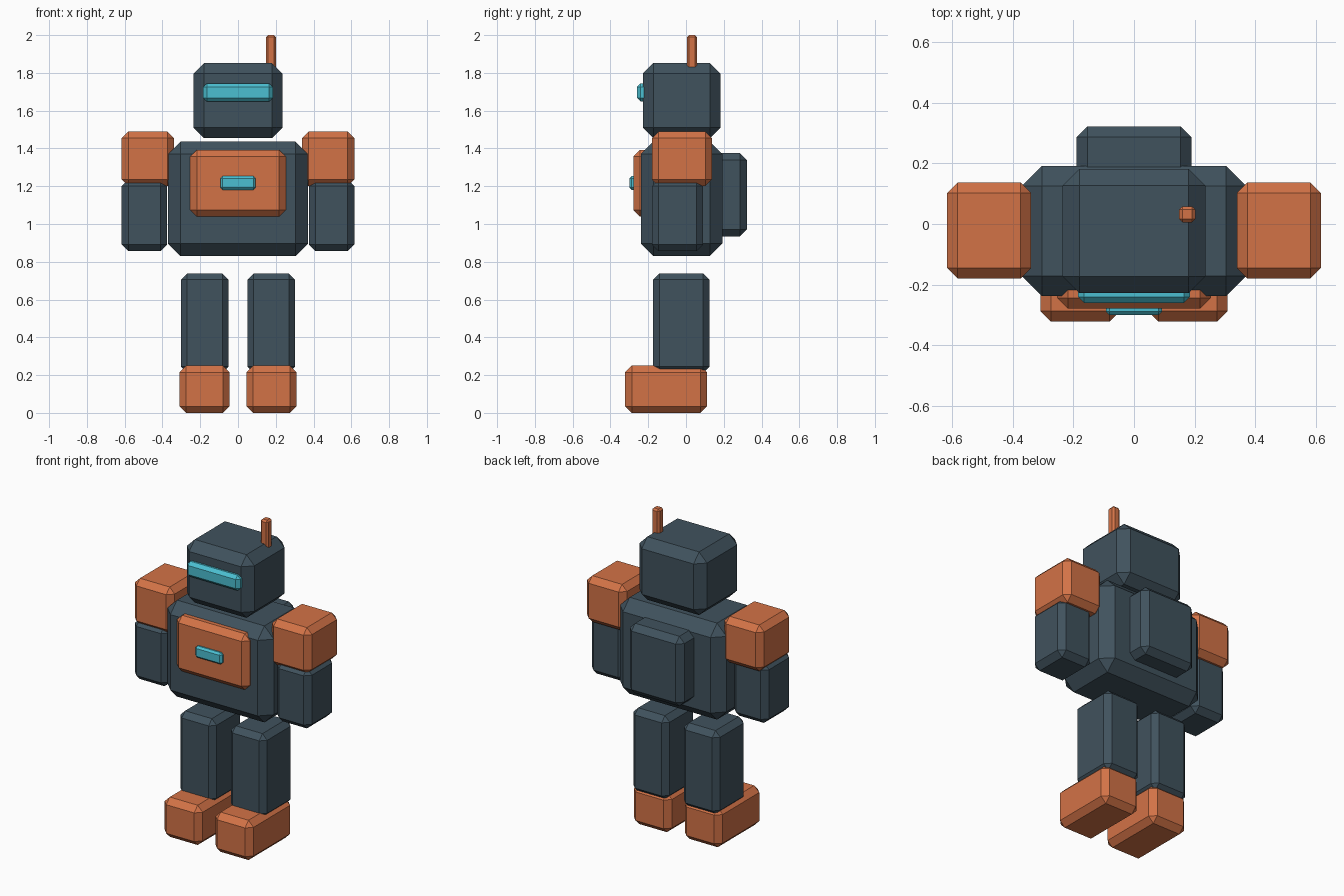
import bpy
import bmesh
from mathutils import Vector

cube = bpy.data.objects.get("Cube")
if cube:
    bpy.data.objects.remove(cube, do_unlink=True)


def make_material(name, rgb):
    mat = bpy.data.materials.new(name)
    mat.use_nodes = True
    colour = (*rgb, 1.0)
    mat.diffuse_color = colour
    mat.node_tree.nodes["Principled BSDF"].inputs["Base Color"].default_value = colour
    return mat


slate = make_material("slate blue", (0.051, 0.084, 0.11))
orange = make_material("burnt orange", (0.65, 0.17, 0.062))
cyan = make_material("glowing cyan", (0.07, 0.52, 0.64))


def block(name, mat, x, y, z, chamfer):
    """Flat-shaded chamfered box spanning the given (min, max) ranges."""
    low, high = (Vector(corner) for corner in zip(x, y, z))
    mesh = bpy.data.meshes.new(name)
    bm = bmesh.new()
    bmesh.ops.create_cube(bm, size=1)
    bmesh.ops.scale(bm, vec=high - low, verts=bm.verts)
    bm.to_mesh(mesh)
    bm.free()
    mesh.materials.append(mat)
    obj = bpy.data.objects.new(name, mesh)
    obj.location = (low + high) / 2
    bpy.context.collection.objects.link(obj)
    bevel = obj.modifiers.new("chamfer", "BEVEL")
    bevel.width = chamfer
    bevel.segments = 1
    bevel.limit_method = "NONE"
    return obj


def pair(name, mat, x, y, z, chamfer):
    """The same block on both sides; x is given for the left (+x) side."""
    block("left_" + name, mat, x, y, z, chamfer)
    block("right_" + name, mat, (-x[1], -x[0]), y, z, chamfer)


# Head with visor and off-centre antenna
block("head", slate, (-0.235, 0.235), (-0.228, 0.182), (1.455, 1.852), 0.055)
block("visor", cyan, (-0.185, 0.185), (-0.26, -0.19), (1.648, 1.745), 0.02)
block("antenna", orange, (0.149, 0.202), (0.005, 0.058), (1.78, 2.0), 0.011)

# Body with chest plate, chest light and backpack
block("torso", slate, (-0.37, 0.37), (-0.238, 0.192), (0.83, 1.437), 0.066)
block("chest_plate", orange, (-0.253, 0.253), (-0.279, -0.17), (1.04, 1.392), 0.035)
block("chest_light", cyan, (-0.093, 0.093), (-0.3, -0.25), (1.18, 1.253), 0.012)
block("backpack", slate, (-0.19, 0.19), (0.1, 0.322), (0.935, 1.375), 0.036)

# Limbs
pair("shoulder", orange, (0.339, 0.616), (-0.18, 0.137), (1.2, 1.49), 0.035)
pair("arm", slate, (0.376, 0.616), (-0.18, 0.09), (0.856, 1.235), 0.035)
pair("leg", slate, (0.05, 0.302), (-0.174, 0.124), (0.212, 0.738), 0.033)
pair("foot", orange, (0.045, 0.309), (-0.322, 0.111), (0.0, 0.25), 0.035)
